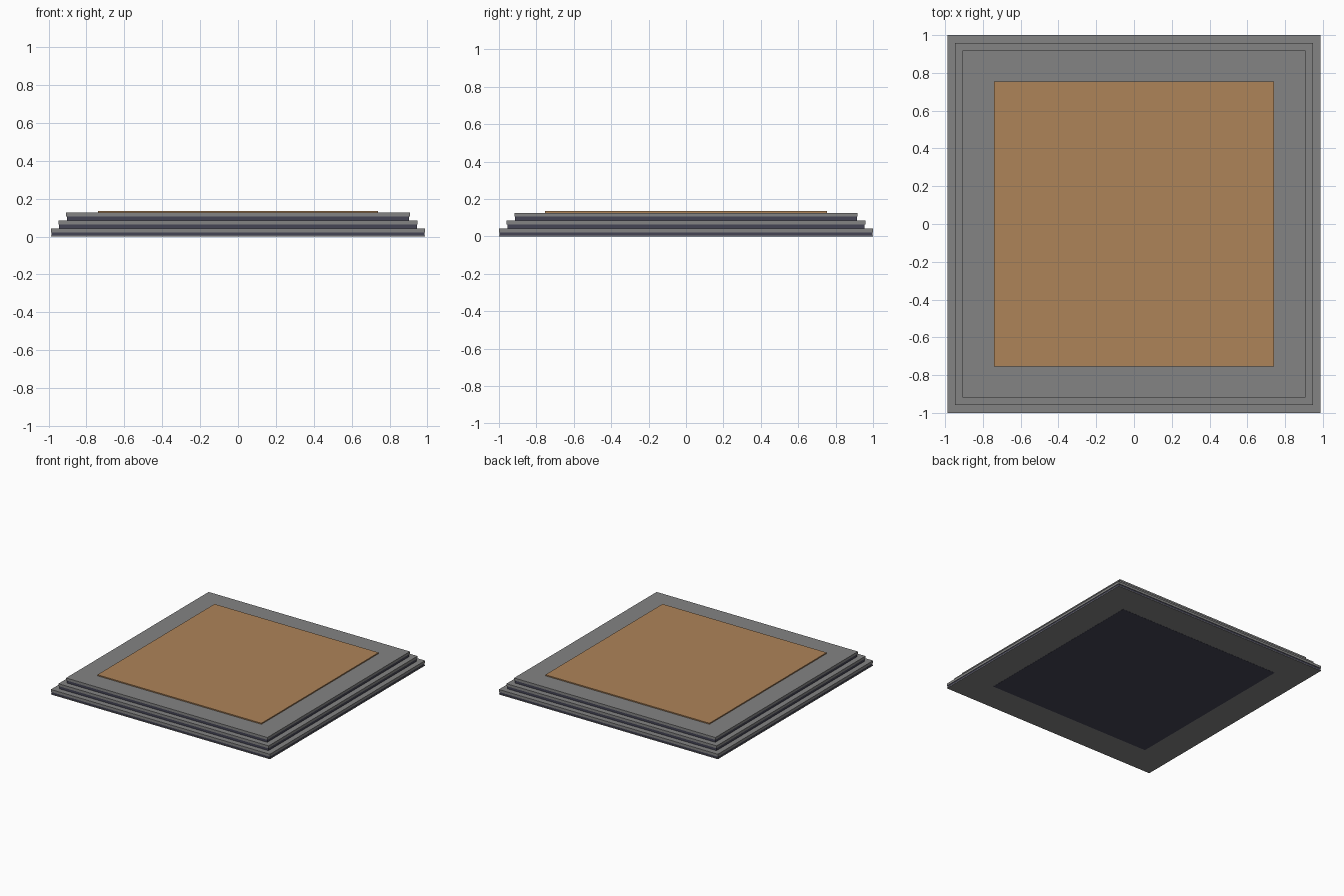
import bpy

if "Cube" in bpy.data.objects:
    bpy.data.objects.remove(bpy.data.objects["Cube"])


def material(name, rgb):
    m = bpy.data.materials.new(name)
    m.diffuse_color = (*rgb, 1.0)
    m.use_nodes = True
    m.node_tree.nodes["Principled BSDF"].inputs["Base Color"].default_value = m.diffuse_color
    return m


GREY = material("stone grey", (0.23, 0.23, 0.23))
DARK = material("dark slate", (0.058, 0.058, 0.091))
TAN = material("warm tan", (0.42, 0.227, 0.098))


def slab(name, half_x, half_y, z0, z1, mat):
    """Axis-aligned box centred on x = y = 0."""
    bpy.ops.mesh.primitive_cube_add(size=2, location=(0, 0, (z0 + z1) / 2))
    ob = bpy.context.object
    ob.name = name
    ob.scale = (half_x, half_y, (z1 - z0) / 2)
    bpy.ops.object.transform_apply(location=True, rotation=False, scale=True)
    ob.data.materials.append(mat)
    return ob


# Three steps: a dark riser under a slightly overhanging grey tread
STEP = 0.042
for i in range(3):
    hx, hy, z = 0.988 - 0.04 * i, 1.0 - 0.041 * i, STEP * i
    low = 0.004 if i == 0 else z
    slab(f"riser_{i + 1}", hx - 0.004, hy - 0.004, low, z + 0.022, DARK)
    slab(f"tread_{i + 1}", hx, hy, z + 0.022, z + STEP, GREY)

# Thin grey foot and the dark panel on the underside
slab("foot", 0.988, 1.0, 0.001, 0.006, GREY)
slab("underside_panel", 0.74, 0.755, 0.0, 0.004, DARK)

# Tan panel on top
slab("top_panel", 0.74, 0.755, STEP * 3, STEP * 3 + 0.009, TAN)
